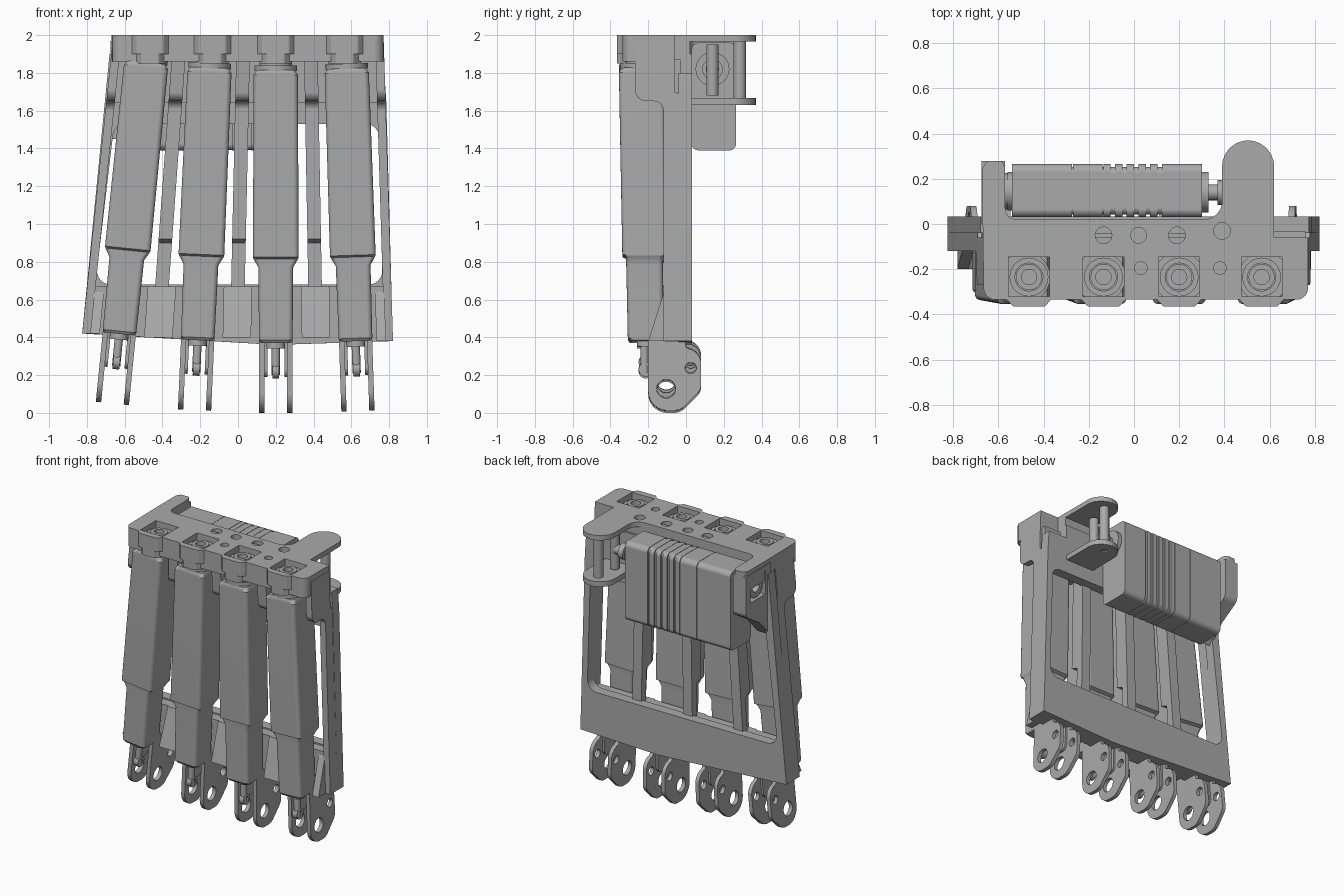
import bpy, bmesh
from math import sin, cos, pi, atan
from mathutils import Matrix, Vector

old = bpy.data.objects.get("Cube")
if old:
    bpy.data.objects.remove(old, do_unlink=True)

grey = bpy.data.materials.new("machined_grey")
grey.use_nodes = True
grey.diffuse_color = (0.4, 0.4, 0.4, 1)
grey.node_tree.nodes["Principled BSDF"].inputs["Base Color"].default_value = (0.4, 0.4, 0.4, 1)
made = []


def finish(name, mesh):
    obj = bpy.data.objects.new(name, mesh)
    bpy.context.collection.objects.link(obj)
    mesh.materials.clear()
    mesh.materials.append(grey)
    made.append(obj)
    return obj


def rounded(pts, steps=6):
    """Outline with a fillet at each (u, v, radius) corner."""
    out = []
    for i, p in enumerate(pts):
        c = Vector(p[:2])
        if len(p) < 3:
            out.append(c)
            continue
        a = (Vector(pts[i - 1][:2]) - c).normalized()
        b = (Vector(pts[(i + 1) % len(pts)][:2]) - c).normalized()
        half = a.angle(b) / 2
        d = p[2] / max(0.05, abs(sin(half) / cos(half)))
        mid = c + (a + b).normalized() * (p[2] / sin(half))
        v0, v1 = c + a * d - mid, c + b * d - mid
        for k in range(steps + 1):
            v = v0.lerp(v1, k / steps)
            out.append(mid + v.normalized() * p[2])
    return out


def circle(u, v, r, n=20):
    return [Vector((u + r * cos(2 * pi * k / n), v + r * sin(2 * pi * k / n))) for k in range(n)]


def rect(u0, u1, v0, v1, r=0):
    pts = [(u0, v0), (u1, v0), (u1, v1), (u0, v1)]
    return rounded([p + (r,) for p in pts]) if r else [Vector(p) for p in pts]


def plate(name, plane, lo, hi, outlines, shear=0, x0=0, frame=Matrix()):
    """Extrude outlines (the later ones are holes) from lo to hi across a plane."""
    curve = bpy.data.curves.new(name, "CURVE")
    curve.dimensions, curve.fill_mode = "2D", "BOTH"
    curve.extrude = (hi - lo) / 2
    for line in outlines:
        s = curve.splines.new("POLY")
        s.points.add(len(line) - 1)
        for q, p in zip(s.points, line):
            q.co = (p[0], p[1], 0, 1)
        s.use_cyclic_u = True
    tmp = bpy.data.objects.new(name, curve)
    mesh = bpy.data.meshes.new_from_object(tmp)
    bpy.data.objects.remove(tmp)
    m = (lo + hi) / 2
    if plane == "XY":
        cols = (1, 0, 0), (0, 1, 0), (0, 0, 1), (0, 0, m)
    elif plane == "XZ":
        cols = (1, 0, 0), (0, 0, 1), (0, 1, 0), (0, m, 0)
    else:
        cols = (0, 1, 0), (shear, 0, 1), (1, 0, 0), (m + x0, 0, 0)
    mat = Matrix([list(c) + [0] for c in cols[:3]] + [list(cols[3]) + [1]]).transposed()
    mesh.transform(frame @ mat)
    bm = bmesh.new()
    bm.from_mesh(mesh)
    bmesh.ops.remove_doubles(bm, verts=bm.verts, dist=1e-5)
    bmesh.ops.recalc_face_normals(bm, faces=bm.faces)
    bm.to_mesh(mesh)
    bm.free()
    return finish(name, mesh)


def loft(name, rings, frame):
    bm = bmesh.new()
    loops = [[bm.verts.new(frame @ Vector(p)) for p in ring] for ring in rings]
    n = len(loops[0])
    for a, b in zip(loops, loops[1:]):
        for k in range(n):
            bm.faces.new((a[k], a[(k + 1) % n], b[(k + 1) % n], b[k]))
    bm.faces.new(loops[0])
    bm.faces.new(loops[-1])
    bmesh.ops.recalc_face_normals(bm, faces=bm.faces)
    mesh = bpy.data.meshes.new(name)
    bm.to_mesh(mesh)
    bm.free()
    return finish(name, mesh)


def rod(name, plane, lo, hi, u, v, r, hole=0, frame=Matrix()):
    return plate(name, plane, lo, hi, [circle(u, v, r)] + ([circle(u, v, hole)] if hole else []), frame=frame)


# Finger units: base x, base z, lean of the axis, socket x in the top block
FINGERS = [(-0.665, 0.05, 0.0995, -0.465), (-0.23, 0.015, 0.044, -0.135),
           (0.2, 0, 0, 0.2), (0.635, 0.01, -0.033, 0.565)]

ear = rounded([(-0.2, 0.42), (-0.2, 0, 0.1), (-0.03, 0, 0.08), (0.08, 0.11, 0.07), (0.08, 0.31, 0.08),
               (0, 0.33, 0.02), (-0.01, 0.42)])
thick = rounded([(-0.15, 0.4), (-0.15, 0.19, 0.04), (-0.03, 0.19, 0.04), (-0.03, 0.4)])
for bx, bz, lean, sx in FINGERS:
    f = Matrix.Translation((bx, 0, bz)) @ Matrix.Rotation(atan(lean), 4, "Y")
    # linear actuator body: narrow lower sleeve, wide upper housing
    rings = []
    for z, hx, hy, y in [(0.37, 0.08, 0.085, -0.212), (0.385, 0.089, 0.095, -0.213), (0.77, 0.092, 0.097, -0.219),
                         (0.815, 0.118, 0.1, -0.219), (0.825, 0.121, 0.12, -0.217), (1.79, 0.117, 0.12, -0.235),
                         (1.815, 0.1, 0.105, -0.235)]:
        rings.append([(p.x, p.y + y, z) for p in rect(-hx, hx, -hy, hy, 0.025)])
    loft("actuator_body", rings, f)
    rod("actuator_flange", "XY", 1.81, 1.84, 0, -0.235, 0.113, frame=f)
    rod("actuator_gland", "XY", 0.34, 0.38, 0, -0.21, 0.05, frame=f)
    rod("actuator_rod", "XY", 0.2, 0.36, 0, -0.22, 0.022, frame=f)
    rod("rod_eye", "YZ", -0.018, 0.018, -0.213, 0.22, 0.038, 0.02, f)
    # clevis ears at the knuckle
    for s in (-1, 1):
        c = s * 0.074
        plate("knuckle_ear", "YZ", c - 0.014, c + 0.014,
              [ear, circle(-0.105, 0.115, 0.05), circle(0.025, 0.225, 0.03)], frame=f)
        a, b = sorted((s * 0.045, s * 0.062))
        plate("ear_thickening", "YZ", a, b, [thick], frame=f)
    # collar and hollow stem inside the top socket
    rod("socket_collar", "XY", 1.83, 1.965, sx, -0.235, 0.086, 0.062)
    rod("socket_stem", "XY", 1.83, 1.98, sx, -0.235, 0.058, 0.034)
    rod("stem_plug", "XY", 1.83, 1.95, sx, -0.235, 0.036)
    for name, lo, hi, w in [("socket_lip", 1.9, 2, 0.11), ("socket_lip_foot", 1.85, 1.9, 0.085)]:
        lip = [(sx - w, -0.32), (sx - w + 0.04, -0.366, 0.02), (sx + w - 0.04, -0.366, 0.02), (sx + w, -0.32)]
        plate(name, "XY", lo, hi, [rounded(lip)])

# Top block, with the cable lug and the upper bracket plate in its outline
front = [(-0.665, -0.335, 0.05), (0.77, -0.335, 0.05), (0.77, -0.06), (0.62, -0.06)]
lug = [(-0.57, 0.02, 0.05), (-0.57, 0.25), (-0.585, 0.28, 0.02), (-0.65, 0.28, 0.02), (-0.67, 0.25), (-0.67, 0.02)]
bracket = [(0.62, 0.37, 0.114), (0.39, 0.37, 0.114), (0.39, 0.02, 0.08)]
sockets = [rect(sx - 0.09, sx + 0.09, -0.32, -0.145) for *_, sx in FINGERS]
screws = [circle(x, y, r) for x, y, r in [(-0.135, -0.05, 0.037), (0.02, -0.05, 0.035), (0.19, -0.05, 0.037),
                                          (0.39, -0.03, 0.037), (0.03, -0.195, 0.028), (0.38, -0.195, 0.028)]]
plate("top_plate", "XY", 1.965, 2, [rounded(front + bracket + lug)] + sockets + screws)
plate("top_block", "XY", 1.86, 1.965, [rounded(front + [(0.62, 0.02)] + lug)] + sockets)
for x in (-0.135, 0.19):
    plate("screw_bar", "XY", 1.96, 1.985, [rect(x - 0.037, x + 0.037, -0.06, -0.04)])

# Back frame with its large window
outer = [(-0.68, 1.9), (0.62, 1.9), (0.62, 1.8), (0.775, 1.8), (0.785, 1.65), (0.82, 0.38), (0.2, 0.36),
         (-0.825, 0.42)]
window = [(-0.655, 1.53, 0.07), (0.745, 1.53, 0.07), (0.765, 0.68, 0.07), (-0.755, 0.68, 0.07)]
plate("back_frame", "XZ", -0.04, 0.033, [rounded(outer), rounded(window)])
plate("upper_wall", "XZ", -0.09, -0.03, [rounded([(-0.67, 1.87), (0.76, 1.87), (0.76, 1.64), (-0.68, 1.64)])])
plate("lower_band", "XZ", -0.11, -0.03, [rounded([(-0.78, 0.67), (0.79, 0.67), (0.8, 0.38), (0.2, 0.36),
                                                   (-0.8, 0.42)])])

# Side walls follow the lean of the outer fingers, each with a cheek on its inner face
for name, x0, lean, base, inner in [("right_wall", -0.846, 0.104, 0.42, 0.045), ("left_wall", 0.81, -0.031, 0.38, -0.04)]:
    side = [(0.033, 1.66), (-0.06, 1.7), (-0.06, 1.96), (-0.27, 1.96), (-0.27, 1.65, 0.06), (-0.12, 1.65, 0.05),
            (-0.12, base), (0.033, base)]
    plate(name, "YZ", -0.0225, 0.0225, [rounded(side)], lean, x0)
    cheek = [Vector(p) for p in [(-0.1, 0.65), (-0.12, 0.63), (-0.2, base), (-0.1, base)]]
    plate("cheek_" + name, "YZ", -0.025, 0.025, [cheek], lean, x0 + inner)

# Ribs and lower dividers between the actuators
rib = rounded([(-0.03, 1.88), (-0.29, 1.88), (-0.27, 1.65, 0.05), (-0.13, 1.65, 0.04), (-0.13, 0.92), (-0.075, 0.9),
               (-0.075, 0.6), (-0.02, 0.6)])
divider = [Vector(p) for p in [(-0.04, 0.67), (-0.12, 0.67), (-0.19, 0.4), (-0.04, 0.4)]]
for x, lean in [(-0.451, 0.0725), (-0.015, 0.022), (0.42, -0.018)]:
    plate("rib", "YZ", -0.036, 0.036, [rib], lean, x)
    plate("divider", "YZ", -0.075, 0.075, [divider], lean, x)

# Motor lug on the right side
plate("motor_lug", "YZ", -0.675, -0.57, [rounded([(0, 1.97), (0.28, 1.97), (0.28, 1.68, 0.05), (0.12, 1.58, 0.08),
                                                   (0, 1.45)]), rect(0.06, 0.23, 1.765, 1.935)])
rod("lug_bushing", "YZ", -0.66, -0.53, 0.145, 1.85, 0.08, 0.04)

# Motor: shell segments around a narrower core leave the seams and cooling grooves
plate("motor_core", "YZ", -0.53, 0.295, [rect(0.043, 0.252, 1.392, 1.958, 0.03)])
edges = [-0.54, -0.27, -0.135] + [-0.085 + 0.052 * k for k in range(5)] + [0.3]
for i, (a, b) in enumerate(zip(edges, edges[1:])):
    gap = 0.004 if i < 2 else 0.018
    plate("motor_shell", "YZ", a, b - (gap if b < 0.3 else 0), [rect(0.03, 0.265, 1.39, 1.96, 0.035)])
rod("motor_boss", "YZ", 0.29, 0.33, 0.14, 1.82, 0.09)
rod("motor_end_boss", "YZ", -0.56, -0.52, 0.145, 1.85, 0.085)
rod("motor_shaft", "YZ", 0.32, 0.46, 0.14, 1.82, 0.035)
rod("shaft_collar", "YZ", 0.37, 0.41, 0.14, 1.82, 0.055)

# Bracket: lower plate and its pins
plate("lower_bracket", "XY", 1.63, 1.667, [rounded([(0.62, 0), (0.62, 0.37, 0.114), (0.39, 0.37, 0.114), (0.39, 0)]),
                                           circle(0.5, 0.285, 0.02)])
rod("bracket_pin", "XY", 1.64, 1.998, 0.5, 0.285, 0.033)
rod("shaft_pin", "XY", 1.68, 1.95, 0.47, 0.14, 0.032)

# Smooth fillets, flat faces kept flat
bpy.ops.object.select_all(action="DESELECT")
for obj in made:
    obj.select_set(True)
bpy.context.view_layer.objects.active = made[0]
bpy.ops.object.shade_smooth_by_angle(angle=0.6)
for obj in made:
    obj.modifiers.new("flat_normals", "WEIGHTED_NORMAL").keep_sharp = True
